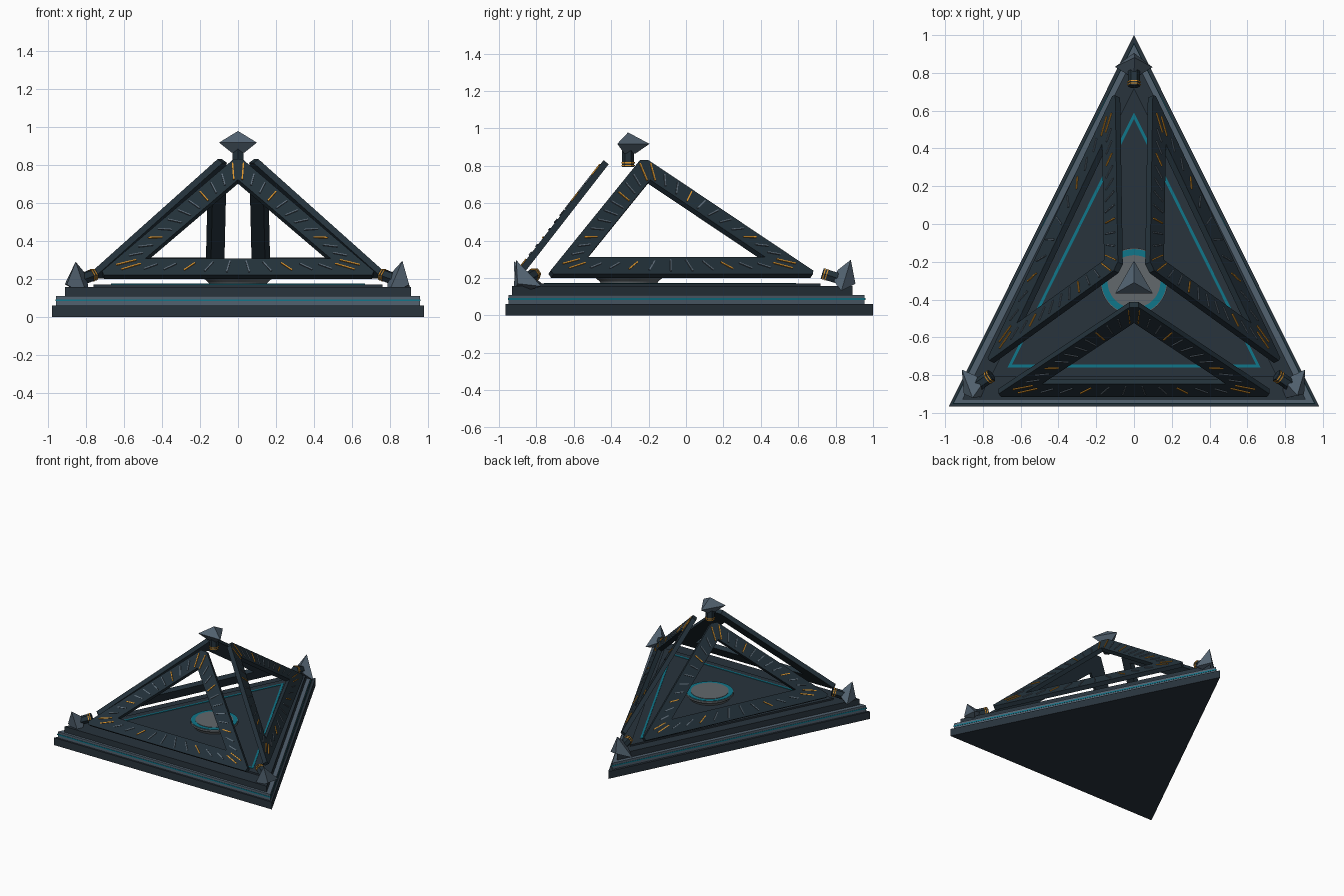
import bpy, bmesh, math
from mathutils import Vector

if "Cube" in bpy.data.objects:
    bpy.data.objects.remove(bpy.data.objects["Cube"])


def material(name, r, g, b):
    lin = [((c / 255 + 0.055) / 1.055) ** 2.4 for c in (r, g, b)] + [1]
    m = bpy.data.materials.new(name)
    m.use_nodes = True
    m.diffuse_color = lin
    m.node_tree.nodes["Principled BSDF"].inputs["Base Color"].default_value = lin
    return m


DARK = material("dark steel", 40, 51, 60)
BEAM = material("blue black steel", 35, 49, 58)
SLATE = material("slate", 82, 98, 112)
TEAL = material("teal", 16, 118, 138)
GREY = material("disk grey", 98, 104, 108)
MARK = material("mark grey", 96, 110, 122)
ORANGE = material("orange", 222, 150, 45)


def make(name, verts, faces, mat):
    me = bpy.data.meshes.new(name)
    me.from_pydata([tuple(v) for v in verts], [], faces)
    bm = bmesh.new()
    bm.from_mesh(me)
    bmesh.ops.recalc_face_normals(bm, faces=bm.faces)
    bm.to_mesh(me)
    bm.free()
    me.materials.append(mat)
    ob = bpy.data.objects.new(name, me)
    bpy.context.collection.objects.link(ob)
    return ob


def loft(name, rings, mat):
    """Closed solid through a list of equal-sized vertex rings."""
    n = len(rings[0])
    verts = [v for r in rings for v in r]
    faces = [tuple(range(n)), tuple(range(len(verts) - n, len(verts)))]
    for k in range(len(rings) - 1):
        for i in range(n):
            j = (i + 1) % n
            faces.append((k * n + i, k * n + j, k * n + n + j, k * n + n + i))
    return make(name, verts, faces, mat)


def tier(name, half, front, back, z0, z1, mat):
    tri = [(-half, front), (half, front), (0, back)]
    return loft(name, [[(x, y, z) for x, y in tri] for z in (z0, z1)], mat)


def spin(name, origin, axis, profile, sides, mat, roll=0.0):
    """Turned solid: profile holds (distance along axis, radius)."""
    axis = Vector(axis).normalized()
    u = Vector((0, 1, 0)) if abs(axis.z) > 0.9 else axis.cross(Vector((0, 0, 1))).normalized()
    v = axis.cross(u)
    rings = []
    for d, r in profile:
        c = Vector(origin) + axis * d
        angles = [roll + math.tau * i / sides for i in range(sides)]
        rings.append([c + (u * math.cos(a) + v * math.sin(a)) * r for a in angles])
    return loft(name, rings, mat)


def inset(tri, w):
    """Shrink a triangle in its own plane by the distance w."""
    out = []
    for i in range(3):
        p = tri[i]
        a = (tri[(i + 1) % 3] - p).normalized()
        b = (tri[i - 1] - p).normalized()
        out.append(p + (a + b) * (w / a.cross(b).length))
    return out


def ring_plate(name, tri, w, cut, thick, mat):
    """Triangular frame with clipped corners, thickened inward."""
    n = (tri[1] - tri[0]).cross(tri[2] - tri[0]).normalized()
    inner = inset(tri, w)
    top = []
    for i in range(3):
        p = tri[i]
        top += [p + (tri[i - 1] - p).normalized() * cut,
                p + (tri[(i + 1) % 3] - p).normalized() * cut, inner[i]]
    verts = top + [p - n * thick for p in top]
    faces = []
    for i in range(3):
        a, b, c = 3 * i, 3 * i + 1, 3 * i + 2
        j = 3 * ((i + 1) % 3)
        for o in (0, 9):
            faces += [(a + o, b + o, c + o), (b + o, j + o, j + 2 + o, c + o)]
        for p, q in ((a, b), (b, j), (c, j + 2)):
            faces.append((p, q, q + 9, p + 9))
    return make(name, verts, faces, mat)


def bars(name, items, mat):
    """Many thin bars in one mesh: (centre, direction, normal, length, width, height)."""
    verts, faces = [], []
    for c, d, n, l, w, h in items:
        s = n.cross(d).normalized()
        o = len(verts)
        for k in (-0.3, 1):
            for a, b in ((-1, -1), (1, -1), (1, 1), (-1, 1)):
                verts.append(c + d * (a * l / 2) + s * (b * w / 2) + n * (k * h))
        faces += [(o, o + 1, o + 2, o + 3), (o + 4, o + 5, o + 6, o + 7)]
        for i in range(4):
            j = (i + 1) % 4
            faces.append((o + i, o + j, o + 4 + j, o + 4 + i))
    return make(name, verts, faces, mat)


# Stepped triangular base
tier("base_slab", 0.98, -0.965, 1.0, 0.0, 0.06, DARK)
tier("base_step", 0.957, -0.95, 0.955, 0.06, 0.11, SLATE)
tier("base_step_stripe", 0.961, -0.953, 0.961, 0.082, 0.092, TEAL)
tier("deck", 0.91, -0.93, 0.89, 0.11, 0.157, DARK)
tier("deck_plate", 0.76, -0.81, 0.72, 0.157, 0.17, DARK)
deck_line = [Vector(p) for p in ((-0.67, -0.76, 0.174), (0.67, -0.76, 0.174), (0, 0.59, 0.174))]
ring_plate("deck_outline", deck_line, 0.015, 0.001, 0.008, TEAL)

# Round pad at the centre
C = Vector((0, -0.305, 0))
spin("pad", C, (0, 0, 1), [(0.165, 0.15), (0.18, 0.155), (0.2, 0.178), (0.214, 0.178)], 48, GREY)
spin("pad_ring", C, (0, 0, 1), [(0.21, 0.172), (0.217, 0.172)], 48, TEAL)
spin("pad_centre", C, (0, 0, 1), [(0.21, 0.14), (0.22, 0.14)], 48, GREY)

# Three leaning triangular frames with marks radiating from each centre
right = [Vector(p) for p in ((0.79, -0.74, 0.22), (0.10, 0.71, 0.22), (0.085, -0.23, 0.85))]
front = [Vector(p) for p in ((-0.74, -0.915, 0.22), (0.74, -0.915, 0.22), (0, -0.425, 0.85))]
left = [Vector((-right[i].x, right[i].y, right[i].z)) for i in (1, 0, 2)]
for side, tri in (("front", front), ("right", left), ("left", right)):
    ring_plate(side + "_frame", tri, 0.11, 0.035, 0.035, BEAM)
    n = (tri[1] - tri[0]).cross(tri[2] - tri[0]).normalized()
    centre = sum(tri, Vector()) / 3
    mid = inset(tri, 0.055)
    grey, orange = [], []
    for i in range(3):
        for k in range(12):
            p = mid[i].lerp(mid[(i + 1) % 3], (k + 0.5) / 12)
            bright = k in (0, 3, 8, 11)
            length = 0.11 if k in (0, 11) else 0.075
            (orange if bright else grey).append(
                (p, (centre - p).normalized(), n, length, 0.007, 0.006))
    bars(side + "_frame_grey_marks", grey, MARK)
    bars(side + "_frame_orange_marks", orange, ORANGE)

# Pointed finials at the peak and the three corners
for name, tip, axis, roll in (
        ("peak", (0, -0.31, 0.977), (0, 0, -1), 0.0),
        ("back", (0, 0.905, 0.17), (0, -0.95, 0.29), 0.5),
        ("left", (0.9, -0.9, 0.17), (-0.79, 0.53, 0.29), 0.3),
        ("right", (-0.9, -0.9, 0.17), (0.79, 0.53, 0.29), 0.9)):
    spin(name + "_finial", tip, axis, [(0, 0.002), (0.06, 0.115), (0.112, 0.04)], 3, SLATE, roll)
    spin(name + "_finial_post", tip, axis, [(0.09, 0.033), (0.185, 0.033)], 6, BEAM)
    for k, d in enumerate((0.158, 0.172)):
        spin(f"{name}_finial_band_{k + 1}", tip, axis, [(d, 0.036), (d + 0.006, 0.036)], 6, ORANGE)
